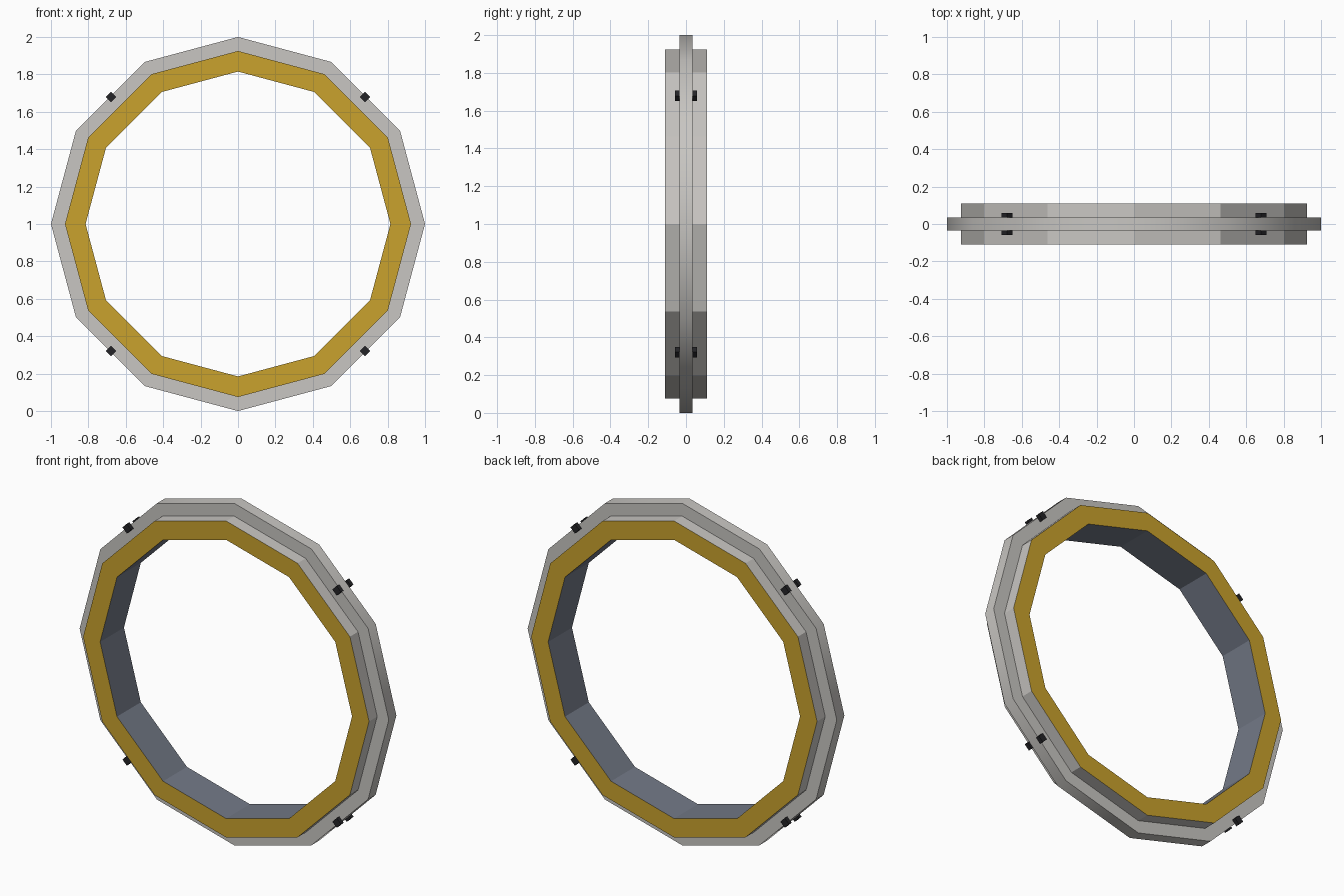
import bpy, bmesh, math
from mathutils import Matrix

cube = bpy.data.objects.get("Cube")
if cube:
    bpy.data.objects.remove(cube, do_unlink=True)

SIDES = 12
CENTRE_Z = 1.0


def material(name, r, g, b):
    m = bpy.data.materials.new(name)
    m.use_nodes = True
    m.diffuse_color = (r, g, b, 1)
    m.node_tree.nodes["Principled BSDF"].inputs["Base Color"].default_value = (r, g, b, 1)
    return m


light_grey = material("light grey", 0.58, 0.565, 0.54)
gold = material("gold", 0.59, 0.36, 0.026)
slate = material("slate", 0.17, 0.19, 0.24)
black = material("black", 0.017, 0.017, 0.02)


def ring(name, inner, outer, half, mats):
    """Twelve-sided ring about y; face materials: outer, sides, inner."""
    bm = bmesh.new()
    section = [(outer, -half), (outer, half), (inner, half), (inner, -half)]
    loops = []
    for i in range(SIDES):
        a = math.tau * i / SIDES
        loops.append([bm.verts.new((r * math.cos(a), y, CENTRE_Z + r * math.sin(a)))
                      for r, y in section])
    slots = [0, 1, 2, 1]
    for i, here in enumerate(loops):
        there = loops[(i + 1) % SIDES]
        for k in range(4):
            n = (k + 1) % 4
            face = bm.faces.new((here[k], here[n], there[n], there[k]))
            face.material_index = slots[k]
    bmesh.ops.recalc_face_normals(bm, faces=bm.faces)
    return finish(name, bm, mats)


def finish(name, bm, mats):
    mesh = bpy.data.meshes.new(name)
    bm.to_mesh(mesh)
    bm.free()
    for m in mats:
        mesh.materials.append(m)
    obj = bpy.data.objects.new(name, mesh)
    bpy.context.collection.objects.link(obj)
    return obj


# Main hoop: grey outside, gold end faces, slate bore
ring("main_ring", 0.815, 0.925, 0.11, [light_grey, gold, slate])

# Narrow flange around the middle, softly shaded along its rim
flange = ring("outer_flange", 0.87, 1.0, 0.035, [light_grey] * 3)
bpy.ops.object.select_all(action='DESELECT')
flange.select_set(True)
bpy.context.view_layer.objects.active = flange
bpy.ops.object.shade_smooth_by_angle(angle=math.radians(40))

# Small square studs on both flange faces, on the diagonals
for i, place in enumerate(("upper_left", "upper_right", "lower_right", "lower_left")):
    a = math.radians(45 + 90 * i)
    for side, y in (("front", -0.046), ("back", 0.046)):
        bm = bmesh.new()
        spot = (0.96 * math.cos(a), y, CENTRE_Z + 0.96 * math.sin(a))
        bmesh.ops.create_cube(bm, size=1, matrix=Matrix.Translation(spot)
                              @ Matrix.Rotation(-a, 4, 'Y')
                              @ Matrix.Diagonal((0.04, 0.024, 0.04, 1)))
        finish(f"stud_{place}_{side}", bm, [black])
